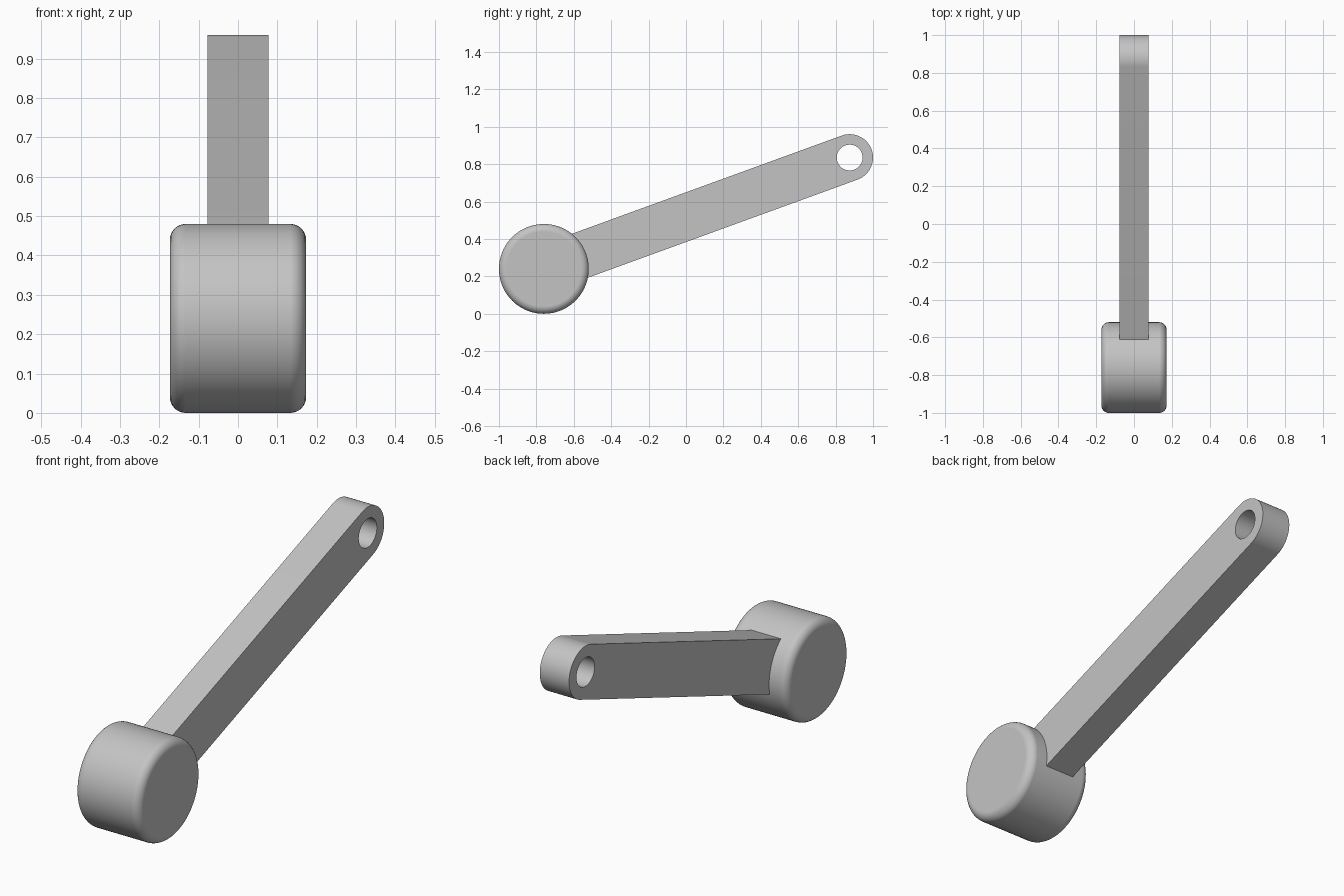
import bpy, bmesh, math
from mathutils import Matrix, Vector

cube = bpy.data.objects.get("Cube")
if cube:
    bpy.data.objects.remove(cube, do_unlink=True)

ROLLER = Vector((0, -0.76, 0.24))
ROLLER_R, ROLLER_HALF = 0.24, 0.173
ARM_R, ARM_HALF, HOLE_R = 0.125, 0.078, 0.069
ARM_LENGTH = 1.74
TILT = math.radians(20)

gray = bpy.data.materials.new("plain gray")
gray.use_nodes = True
gray.diffuse_color = (0.55, 0.55, 0.55, 1)
gray.node_tree.nodes["Principled BSDF"].inputs["Base Color"].default_value = gray.diffuse_color


def arc(cx, radius, start, end, steps):
    """Points along an arc centred on the arm's long axis."""
    angles = [start + (end - start) * i / steps for i in range(steps + 1)]
    return [(cx + radius * math.cos(a), radius * math.sin(a)) for a in angles]


def select_only(obj):
    bpy.ops.object.select_all(action="DESELECT")
    obj.select_set(True)
    bpy.context.view_layer.objects.active = obj


# Roller: a cylinder along x with rounded rims
bpy.ops.mesh.primitive_cylinder_add(vertices=96, radius=ROLLER_R, depth=2 * ROLLER_HALF,
                                    location=ROLLER, rotation=(0, math.pi / 2, 0))
roller = bpy.context.object
roller.name = "roller"
roller.data.materials.append(gray)
bpy.ops.object.shade_smooth()
rim = roller.modifiers.new("rounded rims", "BEVEL")
rim.width = 0.04
rim.segments = 8
rim.limit_method = "ANGLE"
rim.harden_normals = True

# Arm: flat bar with a round end and a pivot hole, drawn as a filled profile
outline = arc(ARM_LENGTH, ARM_R, -math.pi / 2, math.pi / 2, 40)
outline += [(0.1, ARM_R), (0.1, -ARM_R)]
hole = arc(ARM_LENGTH, HOLE_R, 0, 2 * math.pi, 64)[:-1]

profile = bpy.data.curves.new("arm profile", "CURVE")
profile.dimensions = "2D"
profile.fill_mode = "BOTH"
profile.extrude = ARM_HALF
for points in (outline, hole):
    spline = profile.splines.new("POLY")
    spline.points.add(len(points) - 1)
    for point, (x, y) in zip(spline.points, points):
        point.co = (x, y, 0, 1)
    spline.use_cyclic_u = True
arm = bpy.data.objects.new("arm", profile)
bpy.context.collection.objects.link(arm)
select_only(arm)
bpy.ops.object.convert(target="MESH")
arm = bpy.context.object
arm.name = "arm"

# Stand the profile upright, tilt it and start it inside the roller
upright = Matrix(((0, 0, 1), (1, 0, 0), (0, 1, 0))).to_4x4()
bm = bmesh.new()
bm.from_mesh(arm.data)
bmesh.ops.remove_doubles(bm, verts=bm.verts, dist=0.0001)
bm.transform(upright @ Matrix.Rotation(TILT, 4, "Z"))
bmesh.ops.recalc_face_normals(bm, faces=bm.faces)
bm.to_mesh(arm.data)
bm.free()
arm.location = ROLLER
arm.data.materials.clear()
arm.data.materials.append(gray)
select_only(arm)
bpy.ops.object.shade_smooth_by_angle(angle=math.radians(30))
